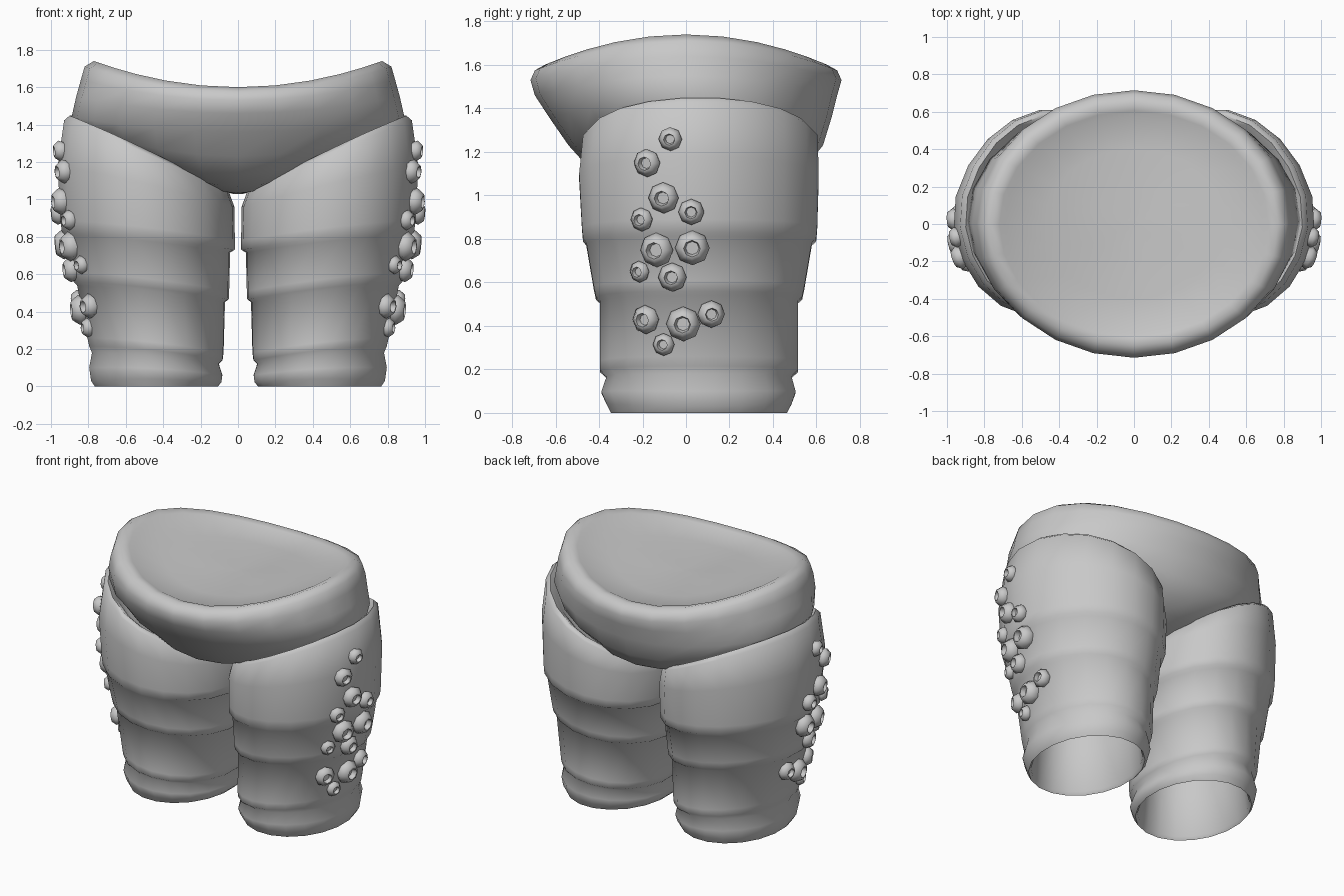
import bpy, bmesh, math
from mathutils import Vector, Matrix

grey = bpy.data.materials.new("stone grey")
grey.diffuse_color = (0.58, 0.58, 0.58, 1)


def loft(bm, rings, cap_end=False, cap_start=False):
    """Skin a list of point rings with quads."""
    vs = [[bm.verts.new(p) for p in r] for r in rings]
    n = len(vs[0])
    for a, b in zip(vs, vs[1:]):
        for i in range(n):
            j = (i + 1) % n
            bm.faces.new((a[i], a[j], b[j], b[i]))
    if cap_end:
        bm.faces.new(vs[-1])
    if cap_start:
        bm.faces.new(vs[0][::-1])


def finish(bm, name, angle):
    me = bpy.data.meshes.new(name)
    bm.to_mesh(me)
    bm.free()
    ob = bpy.data.objects.new(name, me)
    bpy.context.collection.objects.link(ob)
    me.materials.append(grey)
    bpy.ops.object.select_all(action='DESELECT')
    ob.select_set(True)
    bpy.context.view_layer.objects.active = ob
    bpy.ops.object.shade_smooth_by_angle(angle=math.radians(angle))
    return ob


# Pelvis: saddle-rimmed bowl, rows are (rx, ry, y centre, z at front, extra z at sides)
PELVIS = [
    (0.03, 0.03, 0.05, 1.03, 0.0), (0.20, 0.20, 0.05, 1.035, 0.05),
    (0.45, 0.38, 0.05, 1.07, 0.13), (0.72, 0.50, 0.05, 1.13, 0.18),
    (0.86, 0.585, 0.045, 1.23, 0.16), (0.89, 0.65, 0.02, 1.36, 0.08),
    (0.865, 0.695, 0.0, 1.46, 0.09), (0.84, 0.715, 0.0, 1.53, 0.11),
    (0.82, 0.695, 0.0, 1.575, 0.135), (0.77, 0.65, 0.0, 1.60, 0.14),
    (0.72, 0.605, 0.0, 1.592, 0.13), (0.69, 0.58, 0.0, 1.58, 0.125),
    (0.48, 0.40, 0.0, 1.575, 0.06), (0.24, 0.20, 0.0, 1.575, 0.015),
    (0.03, 0.03, 0.0, 1.575, 0.0)]


def pelvis_ring(rx, ry, yc, z, dz, n=24):
    angles = [2 * math.pi * i / n for i in range(n)]
    return [(rx * math.cos(a), yc + ry * math.sin(a), z + dz * math.cos(a) ** 2)
            for a in angles]


bm = bmesh.new()
loft(bm, [pelvis_ring(*r) for r in PELVIS], True, True)
finish(bm, "pelvis", 75)

# Leg: banded sleeve, rows are (inner x, outer x, inner z, outer z, front y, back y)
LEG = [
    (0.17, 0.71, 0.60, 0.60, -0.29, 0.41), (0.15, 0.73, 0.30, 0.30, -0.31, 0.43),
    (0.12, 0.755, 0.02, 0.02, -0.335, 0.455), (0.105, 0.77, 0.0, 0.0, -0.35, 0.47),
    (0.085, 0.79, 0.02, 0.03, -0.37, 0.49), (0.08, 0.80, 0.06, 0.10, -0.395, 0.51),
    (0.10, 0.785, 0.12, 0.18, -0.37, 0.49), (0.08, 0.80, 0.14, 0.215, -0.40, 0.52),
    (0.075, 0.81, 0.18, 0.26, -0.40, 0.52),
    (0.07, 0.865, 0.45, 0.54, -0.40, 0.52), (0.05, 0.885, 0.465, 0.56, -0.42, 0.54),
    (0.048, 0.895, 0.51, 0.61, -0.43, 0.55),
    (0.045, 0.93, 0.715, 0.81, -0.465, 0.585), (0.02, 0.948, 0.73, 0.83, -0.48, 0.605),
    (0.02, 0.955, 0.78, 0.89, -0.485, 0.61),
    (0.025, 0.97, 0.96, 1.18, -0.498, 0.617), (0.055, 0.935, 1.04, 1.425, -0.48, 0.612),
    (0.09, 0.905, 1.06, 1.45, -0.455, 0.585), (0.14, 0.86, 1.04, 1.40, -0.41, 0.54),
    (0.20, 0.78, 1.00, 1.25, -0.33, 0.46)]


def leg_ring(xi, xo, zi, zo, y0, y1, n=20):
    pts = []
    arch = 0.0 if zi == zo else 0.015
    pinch = 0.07 * min(1, (zi + zo) / 2)     # back leans towards the middle
    for i in range(n):
        a = 2 * math.pi * (i + 0.5) / n
        c, s = math.cos(a), math.sin(a)
        pts.append(((xi + xo) / 2 + (xo - xi) / 2 * c - pinch * max(0, s),
                    (y0 + y1) / 2 + (y1 - y0) / 2 * s,
                    (zi + zo) / 2 + (zo - zi) / 2 * c + arch * s * s))
    return pts


def mirrored(bm):
    """Flip a mesh to the other side of x = 0."""
    bmesh.ops.scale(bm, vec=(-1, 1, 1), verts=bm.verts)
    bmesh.ops.reverse_faces(bm, faces=bm.faces)


# Barnacles on the outer thigh: (y, z, radius)
BARNACLES = [
    (-0.07, 1.26, 0.055), (-0.175, 1.15, 0.065), (-0.10, 0.99, 0.072),
    (0.025, 0.925, 0.06), (-0.20, 0.89, 0.055), (-0.13, 0.75, 0.08),
    (0.03, 0.76, 0.08), (-0.21, 0.65, 0.05), (-0.06, 0.625, 0.067),
    (-0.18, 0.43, 0.067), (-0.01, 0.41, 0.08), (0.115, 0.455, 0.063),
    (-0.10, 0.315, 0.052)]


def leg_surface(y, z):
    """Point and outward normal on the outer side of the sleeve."""
    rows = LEG[7:17]
    for a, b in zip(rows, rows[1:]):
        if a[3] <= z <= b[3]:
            t = (z - a[3]) / (b[3] - a[3])
            xi, xo, _, _, y0, y1 = [p + (q - p) * t for p, q in zip(a, b)]
            rx, ry, cy = (xo - xi) / 2, (y1 - y0) / 2, (y0 + y1) / 2
            s = (y - cy) / ry
            c = math.sqrt(1 - s * s)
            return Vector(((xi + xo) / 2 + rx * c, y, z)), Vector((c / rx, s / ry, -0.2))


def add_barnacle(bm, y, z, r):
    p, nrm = leg_surface(y, z)
    m = Matrix.Translation(p) @ nrm.to_track_quat('Z', 'Y').to_matrix().to_4x4()
    profile = [(0.78, -0.4), (1.0, 0.2), (0.65, 0.68), (0.48, 0.72), (0.38, 0.3)]
    rings = [[m @ Vector((r * k * math.cos(i * math.pi / 4),
                          r * k * math.sin(i * math.pi / 4), r * h))
              for i in range(8)] for k, h in profile]
    loft(bm, rings, True)


for side in ("right", "left"):
    bm = bmesh.new()
    loft(bm, [leg_ring(*r) for r in LEG], True, True)
    if side == "left":
        mirrored(bm)
    finish(bm, side + "_leg_sleeve", 75)

    bm = bmesh.new()
    for b in BARNACLES:
        add_barnacle(bm, *b)
    if side == "left":
        mirrored(bm)
    finish(bm, side + "_barnacles", 60)
